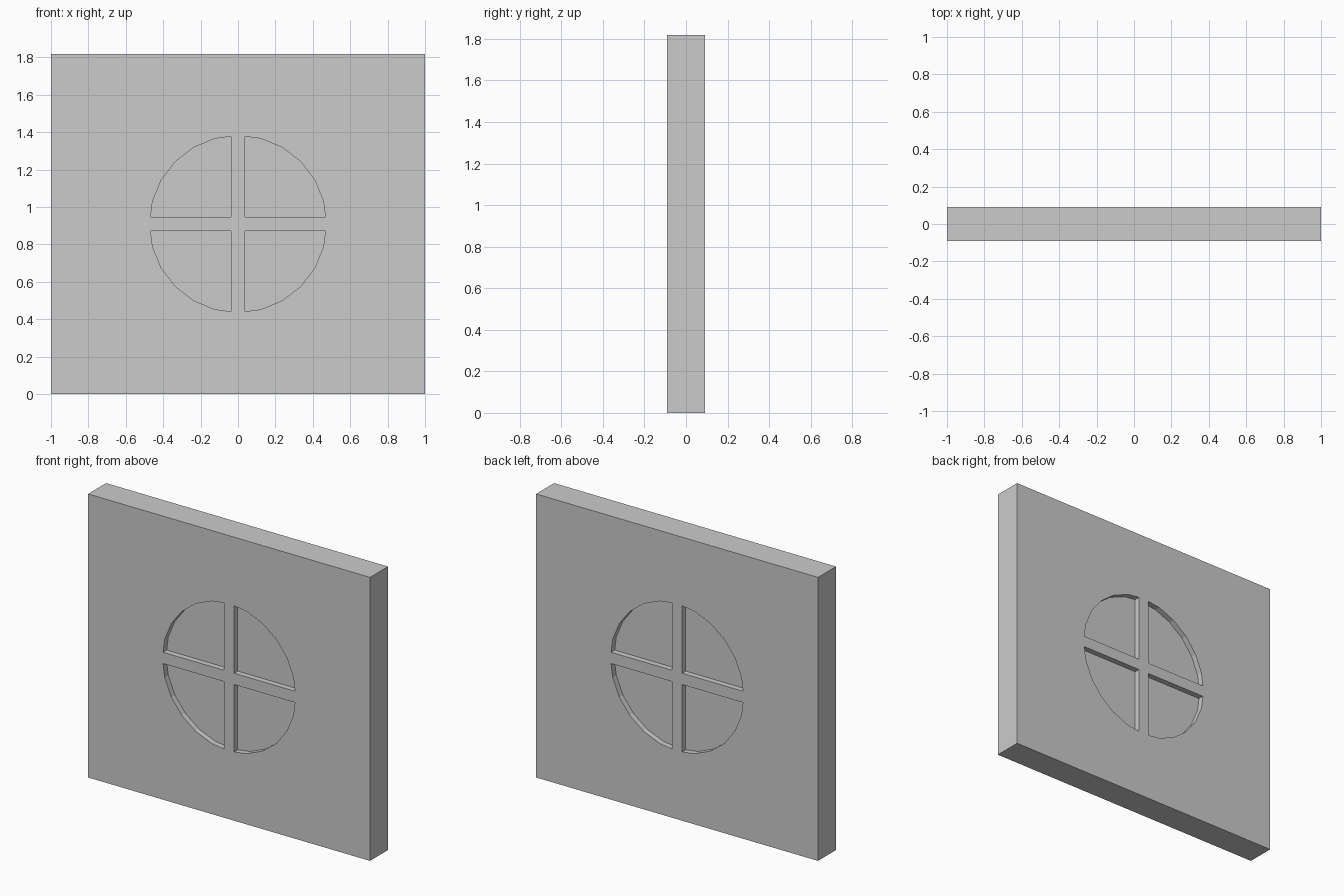
import bpy, bmesh
from math import cos, sin, tan, radians

if "Cube" in bpy.data.objects:
    bpy.data.objects.remove(bpy.data.objects["Cube"])

U = 2 / 11                      # wall is 11 x 1 x 10 units
W, T, H = 11 * U, U, 10 * U
R = 2.6 * U                     # window radius, 24-sided
BAR = 0.2 * U                   # half width of the cross bars
DEPTH = 0.2 * U                 # pane recess on each face


def make_object(name, bm):
    bmesh.ops.recalc_face_normals(bm, faces=bm.faces[:])
    mesh = bpy.data.meshes.new(name)
    bm.to_mesh(mesh)
    bm.free()
    obj = bpy.data.objects.new(name, mesh)
    bpy.context.collection.objects.link(obj)
    return obj


def add_prism(bm, profile, y0, y1):
    face = bm.faces.new([bm.verts.new((x, y0, z)) for x, z in profile])
    ext = bmesh.ops.extrude_face_region(bm, geom=[face])["geom"]
    verts = [g for g in ext if isinstance(g, bmesh.types.BMVert)]
    bmesh.ops.translate(bm, verts=verts, vec=(0, y1 - y0, 0))


# Solid wall slab
bm = bmesh.new()
add_prism(bm, [(-W / 2, 0), (W / 2, 0), (W / 2, H), (-W / 2, H)], -T / 2, T / 2)
wall = make_object("wall", bm)

# Quarter-round panes, four on each face, leaving the cross bars flush
tip = R - BAR * tan(radians(7.5))
arc = [(R * cos(radians(a)), R * sin(radians(a))) for a in range(15, 90, 15)]
quarter = [(BAR, BAR), (tip, BAR)] + arc + [(BAR, tip)]
bm = bmesh.new()
for sx in (-1, 1):
    for sz in (-1, 1):
        for side in (-1, 1):
            profile = [(sx * x, H / 2 + sz * z) for x, z in quarter]
            add_prism(bm, profile, side * (T / 2 - DEPTH), side * T)
cutter = make_object("pane_cutter", bm)
cutter.hide_render = True

# Carve the panes, then drop the cutter
mod = wall.modifiers.new("panes", "BOOLEAN")
mod.operation = "DIFFERENCE"
mod.solver = "EXACT"
mod.object = cutter
bpy.context.view_layer.objects.active = wall
bpy.ops.object.modifier_apply(modifier=mod.name)
bpy.data.objects.remove(cutter)
